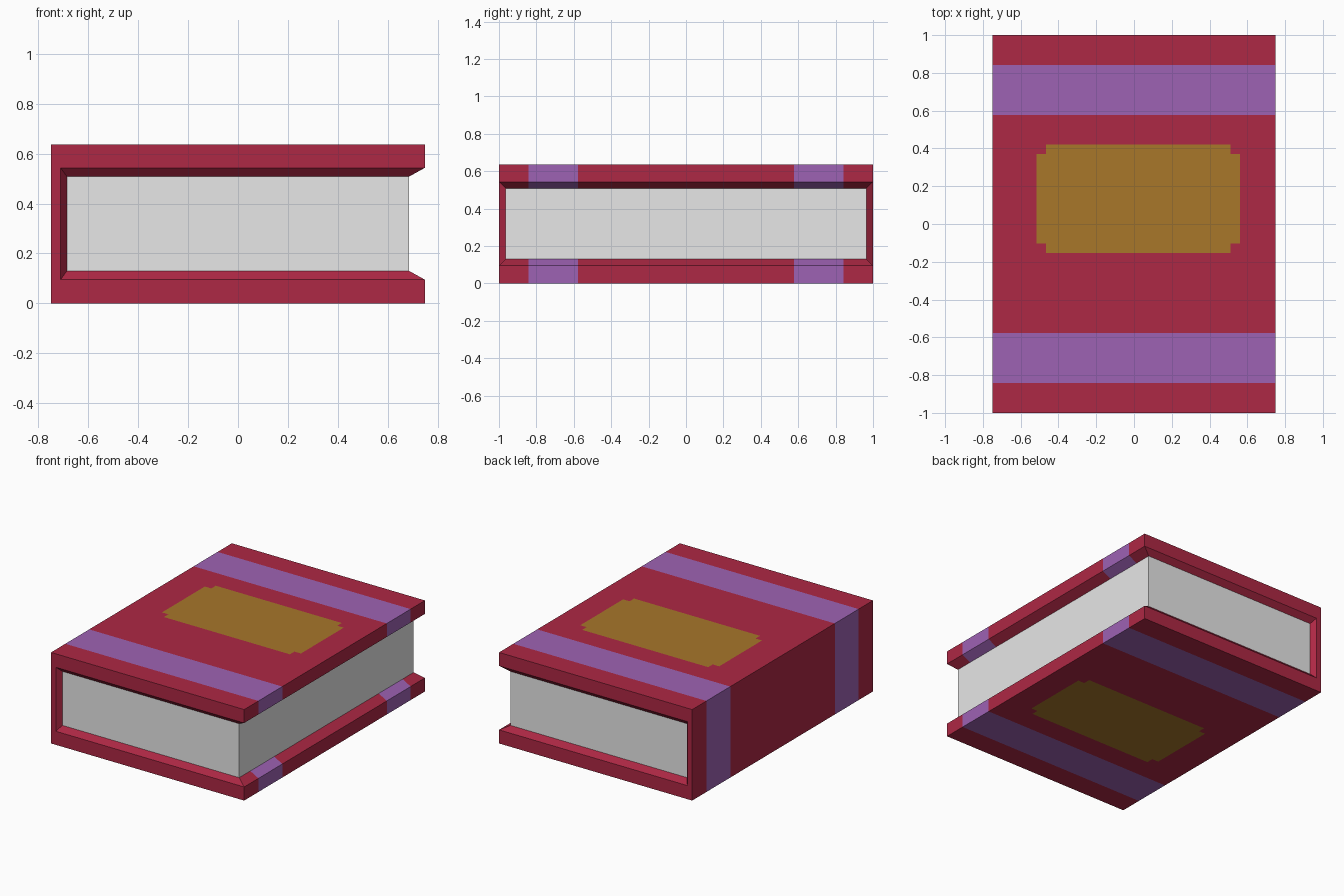
import bpy, bmesh
from mathutils import Vector

if "Cube" in bpy.data.objects:
    bpy.data.objects.remove(bpy.data.objects["Cube"])

X, Y, H = 0.748, 1.0, 0.637          # cover half width, half length, height
PX, PY = 0.685, 0.965                # page block half width, half length
PZ0, PZ1 = 0.13, 0.508               # page block bottom and top
RZ0, RZ1, RX = 0.095, 0.543, -0.71   # inner rim of the cover
STRIPE = (0.578, 0.842)
PLATE = (0.022, 0.133, 0.538, 0.287) # label centre x, y and half sizes
STEP = 0.05                          # notch at label corners
RED, PURPLE, GOLD, PAPER = range(4)


def material(name, rgb):
    m = bpy.data.materials.new(name)
    m.diffuse_color = (*rgb, 1)
    m.use_nodes = True
    m.node_tree.nodes["Principled BSDF"].inputs["Base Color"].default_value = m.diffuse_color
    return m


mats = [material("red cover", (0.42, 0.021, 0.058)),
        material("purple band", (0.341, 0.123, 0.454)),
        material("gold label", (0.392, 0.184, 0.0233)),
        material("paper", (0.8, 0.8, 0.8))]

bm = bmesh.new()


def ring(y, py):
    """Outer corners, inner rim and page corners at one end of the book."""
    outer = [(X, H), (-X, H), (-X, 0), (X, 0)]
    rim = [(X, RZ1), (RX, RZ1), (RX, RZ0), (X, RZ0)]
    page = [(PX, PZ1), (-PX, PZ1), (-PX, PZ0), (PX, PZ0)]
    return [[bm.verts.new((x, yy, z)) for x, z in pts]
            for pts, yy in ((outer, y), (rim, y), (page, py))]


ends = [ring(-Y, -PY), ring(Y, PY)]
(oa, ra, pa), (ob, rb, pb) = ends

# Ends: C-shaped cover edge, sloped lip, page face
for o, r, p in ends:
    for i in range(3):
        bm.faces.new((o[i], o[i + 1], r[i + 1], r[i]))
        bm.faces.new((r[i], r[i + 1], p[i + 1], p[i]))
    bm.faces.new(p).material_index = PAPER

# Outer shell: top, spine, bottom
for i in range(3):
    bm.faces.new((oa[i], oa[i + 1], ob[i + 1], ob[i]))
# Open side: cover edges, sloped lips, page face
for i in (0, 3):
    bm.faces.new((oa[i], ra[i], rb[i], ob[i]))
    bm.faces.new((ra[i], pa[i], pb[i], rb[i]))
bm.faces.new((pa[0], pa[3], pb[3], pb[0])).material_index = PAPER
bmesh.ops.recalc_face_normals(bm, faces=bm.faces)


def cut(test, co, no):
    """Slice only the faces that pass the test."""
    faces = [f for f in bm.faces if test(f)]
    geom = set(faces)
    for f in faces:
        geom.update(f.edges)
        geom.update(f.verts)
    bmesh.ops.bisect_plane(bm, geom=list(geom), dist=1e-5,
                           plane_co=Vector(co), plane_no=Vector(no))


# Bands wrap the whole cover
for y in STRIPE:
    for s in (-1, 1):
        cut(lambda f: f.material_index != PAPER, (0, s * y, 0), (0, 1, 0))

# Notched labels on both boards, the lower one flipped over
cx, cy, hx, hy = PLATE
for side in (1, -1):
    def board(f):
        return f.normal.z * side > 0.99 and abs(f.calc_center_median().y) < STRIPE[0]
    for s in (-1, 1):
        for d in (0, STEP):
            cut(board, (0, side * cy + s * (hy - d), 0), (0, 1, 0))
    for s in (-1, 1):
        for d in (0, STEP):
            cut(board, (cx + s * (hx - d), 0, 0), (1, 0, 0))

# Colour by position
bm.normal_update()
for f in bm.faces:
    if f.material_index == PAPER:
        continue
    c = f.calc_center_bounds()
    if STRIPE[0] < abs(c.y) < STRIPE[1]:
        f.material_index = PURPLE
    elif abs(f.normal.z) > 0.99:
        dx = abs(c.x - cx)
        dy = abs(c.y - (cy if f.normal.z > 0 else -cy))
        if dx < hx and dy < hy and (dx < hx - STEP or dy < hy - STEP):
            f.material_index = GOLD

# Split into two objects: cover and pages
for name, paper in (("cover", False), ("pages", True)):
    part = bm.copy()
    drop = [f for f in part.faces if (f.material_index == PAPER) != paper]
    bmesh.ops.delete(part, geom=drop, context='FACES')
    mesh = bpy.data.meshes.new(name)
    for m in mats:
        mesh.materials.append(m)
    part.to_mesh(mesh)
    part.free()
    bpy.context.collection.objects.link(bpy.data.objects.new(name, mesh))
bm.free()
